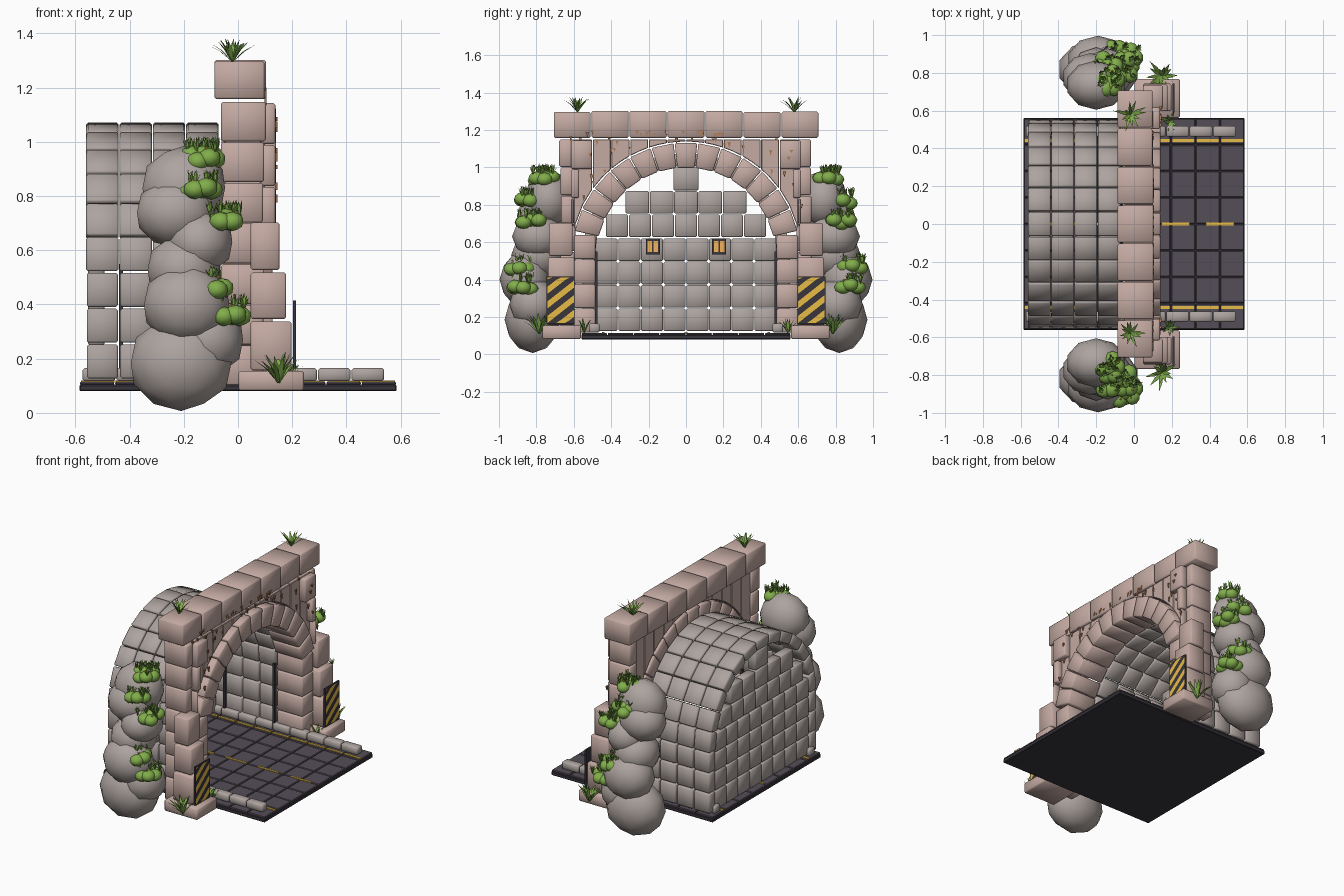
import bpy, bmesh, random
from math import sin, cos, pi, radians, sqrt
from mathutils import Vector, Matrix

if "Cube" in bpy.data.objects:
    bpy.data.objects.remove(bpy.data.objects["Cube"])

random.seed(4)
COL = {"pink": (.55, .40, .36), "grey": (.42, .37, .35), "dark": (.04, .035, .045), "tile": (.09, .075, .095),
       "yellow": (.8, .5, .06), "orange": (.9, .45, .1), "green": (.22, .42, .07), "blade": (.15, .28, .06),
       "rust": (.42, .2, .1)}
MATS = {}
for n, c in COL.items():
    MATS[n] = bpy.data.materials.new(n)
    MATS[n].diffuse_color = (*c, 1)


def finish(bm, name, mat, bevel=0.0, smooth=False):
    bmesh.ops.recalc_face_normals(bm, faces=bm.faces)
    me = bpy.data.meshes.new(name)
    bm.to_mesh(me)
    bm.free()
    ob = bpy.data.objects.new(name, me)
    bpy.context.collection.objects.link(ob)
    me.materials.append(MATS[mat])
    for p in me.polygons:
        p.use_smooth = smooth or bevel > .005
    if bevel:
        m = ob.modifiers.new("bevel", 'BEVEL')
        m.width = bevel
        m.segments = 1
    return ob


def prism(bm, pts, x0, x1):
    """Extrude a (y, z) outline along x."""
    a = [bm.verts.new((x0, y, z)) for y, z in pts]
    b = [bm.verts.new((x1, y, z)) for y, z in pts]
    n = len(pts)
    bm.faces.new(a)
    bm.faces.new(b[::-1])
    for i in range(n):
        bm.faces.new((a[i], b[i], b[(i + 1) % n], a[(i + 1) % n]))


def box(bm, x0, x1, y0, y1, z0, z1, g=0.002):
    prism(bm, [(y0 + g, z0 + g), (y1 - g, z0 + g), (y1 - g, z1 - g), (y0 + g, z1 - g)], x0 + g, x1 - g)


def sbox(bm, s, x0, x1, y0, y1, z0, z1, g=0.002):
    box(bm, x0, x1, min(s * y0, s * y1), max(s * y0, s * y1), z0, z1, g)


CZ = 0.52


def wedge(bm, r0, r1, a0, a1, x0, x1, g=0.003):
    p = lambda r, a: (r * cos(a), CZ + r * sin(a))
    prism(bm, [p(r0, a0 + g / r0), p(r1, a0 + g / r1), p(r1, a1 - g / r1), p(r0, a1 - g / r0)], x0, x1)


def ball(bm, c, r, sub=2):
    bmesh.ops.create_icosphere(bm, subdivisions=sub, radius=1,
                               matrix=Matrix.Translation(c) @ Matrix.Diagonal((*r, 1)))


def tuft(bm, c, n, h, spread):
    """Fan of thin tapered blades."""
    for i in range(n):
        a = 2 * pi * i / n + random.uniform(-.3, .3)
        k = random.uniform(.35, 1)
        d = Vector((cos(a) * spread * k, sin(a) * spread * k, h * (1.25 - .55 * k)))
        side = Vector((-sin(a), cos(a), 0)) * h * .09
        b = Vector(c)
        mid = b + d * .5 + Vector((0, 0, h * .1))
        v = [bm.verts.new(q) for q in (b - side * .6, b + side * .6, mid + side, b + d, mid - side)]
        bm.faces.new(v)


# Road slab, paving and lane paint
bm = bmesh.new()
box(bm, -.585, .585, -.56, .56, .08, .104, 0)
finish(bm, "road_slab", "dark", .004)
bm = bmesh.new()
for i in range(9):
    for j in range(8):
        box(bm, -.585 + .13 * i, -.455 + .13 * i, -.56 + .14 * j, -.42 + .14 * j, .1, .117)
finish(bm, "paving", "tile", .004)
bm = bmesh.new()
for s in (-1, 1):
    for i in range(9):
        sbox(bm, s, -.58 + .13 * i, -.46 + .13 * i, .435, .45, .112, .12, 0)
for i in range(5):
    box(bm, -.56 + .235 * i, -.41 + .235 * i, -.007, .007, .112, .12, 0)
finish(bm, "lane_paint", "yellow")

# Kerbs
bm = bmesh.new()
for s in (-1, 1):
    for i in range(9):
        sbox(bm, s, -.575 + .124 * i, -.451 + .124 * i, .46, .52, .115, .167)
finish(bm, "kerbs", "grey", .007)

# Tunnel lining: four bays of wall blocks plus vault
bm = bmesh.new()
for c in range(4):
    x0 = -.56 + .123 * c
    x1 = x0 + .119
    for s in (-1, 1):
        for z in (.125, .257, .389):
            sbox(bm, s, x0, x1, .488, .557, z, z + .13)
    for i in range(13):
        wedge(bm, .488, .555, pi * i / 13, pi * (i + 1) / 13, x0, x1)
finish(bm, "tunnel_lining", "grey", .007)

# Stepped end wall
bm = bmesh.new()
for k, (w, n) in enumerate([(.485, 8)] * 4 + [(.485, 8), (.43, 7), (.325, 5), (.07, 1)]):
    z = .0 + .125 * (k + .98) if k < 5 else .125 * (k + 1)
    z -= .125 if k > 4 else 0
    if k == 4:
        continue
    for i in range(n):
        y = -w + 2 * w * i / n
        box(bm, -.555, -.49, y, y + 2 * w / n, z, z + .125)
finish(bm, "end_wall", "grey", .007)

# Wall conduits and lamps
bm, lb = bmesh.new(), bmesh.new()
for s in (-1, 1):
    for x in (-.44, -.08):
        sbox(bm, s, x, x + .015, .472, .49, .15, .55, 0)
    sbox(bm, s, -.495, -.465, .14, .215, .535, .62, 0)
    for y in (.15, .182):
        sbox(lb, s, -.47, -.458, y, y + .024, .548, .607, 0)
finish(bm, "conduits_and_lamp_housings", "dark")
finish(lb, "lamp_glass", "orange")

# Portal arch ring and jambs
bm = bmesh.new()
a0 = radians(13)
st = (pi - 2 * a0) / 13
for i in range(13):
    wedge(bm, .48, .612, a0 + st * i, a0 + st * (i + 1), -.06, .14)
for s in (-1, 1):
    for i in range(4):
        sbox(bm, s, -.06, .13, .483, .6, .115 + .131 * i, .246 + .131 * i)
finish(bm, "arch_ring", "pink", .007)

# Spandrel stones cut to the arch
bm = bmesh.new()
arc = lambda y: CZ + sqrt(max(.618 ** 2 - y * y, .012))
for s in (-1, 1):
    for i in range(6):
        y0, y1 = .1 * i + .002, .1 * i + .098
        pts = [(y0, arc(y0)), ((y0 + y1) / 2, arc((y0 + y1) / 2)), (y1, arc(y1)), (y1, 1.148), (y0, 1.148)]
        prism(bm, [(s * y, z) for y, z in pts], -.05, .1)
finish(bm, "spandrel", "pink", .003)

# Side pillars, buttresses, plinths and coping
bm = bmesh.new()
for s in (-1, 1):
    for i in range(7):
        j = random.uniform(-.006, .006)
        sbox(bm, s, -.065, .1 + j, .59, .675 + j, .1 + .15 * i, .25 + .15 * i)
    for i in range(3):
        sbox(bm, s, .08, .14, .5 if i > 1 else .6 - .03 * i, .618, .68 + .155 * i, .835 + .155 * i)
    sbox(bm, s, .045, .2, .595, .745, .155, .34)
    sbox(bm, s, .045, .18, .595, .74, .345, .52)
    sbox(bm, s, .045, .155, .605, .735, .525, .705)
    sbox(bm, s, 0, .245, .56, .77, .08, .157)
for i in range(7):
    j = random.uniform(-.004, .004)
    box(bm, -.09, .103 + j, -.71 + .203 * i, -.507 + .203 * i, 1.155, 1.302 + j, .003)
finish(bm, "portal_masonry", "pink", .008)

# Hazard boards with slanted stripes
bm, yb = bmesh.new(), bmesh.new()
for s in (-1, 1):
    ya = .595 if s > 0 else -.745
    box(bm, .203, .214, ya, ya + .15, .163, .415, 0)
    for k in range(5):
        c = .09 + .078 * k
        cl = lambda z: min(max(z, .168), .41)
        zs = [cl(c + .11 * t / 6) for t in range(7)]
        ze = [cl(c + .038 + .11 * t / 6) for t in range(7)]
        for t in range(6):
            q = [(zs[t], t), (zs[t + 1], t + 1), (ze[t + 1], t + 1), (ze[t], t)]
            if ze[t] - zs[t] + ze[t + 1] - zs[t + 1] > .004:
                yb.faces.new([yb.verts.new((.2155, ya + .005 + .14 * u / 6, z)) for z, u in q])
finish(bm, "hazard_boards", "dark")
finish(yb, "hazard_stripes", "yellow")

# Rust chips on the portal face
bm = bmesh.new()
for i in range(46):
    y = random.uniform(-.62, .62)
    z = random.uniform(max(arc(y) + .02, .75), 1.2)
    x = .142 if abs(y) > .5 and z < 1.14 else .103
    w, h = random.uniform(.006, .011), random.uniform(.014, .034)
    prism(bm, [(y - w, z), (y + w, z), (y, z - h)], x - .006, x + .003)
finish(bm, "rust_chips", "rust")

# Boulders, bushes and grass on both flanks
rocks = [(-.21, .82, .185, .195, .15, .178), (-.11, .81, .27, .135, .135, .135), (-.19, .86, .4, .165, .137, .15),
         (-.2, .79, .53, .14, .145, .13), (-.14, .79, .63, .125, .14, .12), (-.2, .735, .83, .16, .13, .155),
         (-.23, .775, .74, .15, .13, .13)]
bushes = [(-.13, .76, .94), (-.14, .835, .82), (-.045, .83, .705), (-.1, .89, .465), (-.035, .875, .36)]
rb, gb, tb, fb = (bmesh.new() for _ in range(4))
for s in (-1, 1):
    for x, y, z, a, b, c in rocks:
        ball(rb, (x, s * y, z), (a, b, c))
    for x, y, z in bushes:
        for k in range(6):
            a = k * pi / 3 + z * 9
            o = .042 if k else 0
            ball(gb, (x + o * cos(a), s * y + o * 1.1 * sin(a), z + random.uniform(-.015, .015)),
                 (.043, .045, .036))
        for k in range(12):
            tuft(tb, (x + random.uniform(-.06, .06), s * y + random.uniform(-.06, .06), z + .02), 7, .06, .025)
        for k in range(3):
            ball(fb, (x + random.uniform(-.04, .05), s * y + random.uniform(-.05, .05), z + .036), (.006,) * 3, 1)
    tuft(tb, (-.02, s * .58, 1.295), 14, .085, .1)
    tuft(tb, (.15, s * .785, .11), 16, .11, .11)
    tuft(tb, (.19, s * .545, .115), 10, .075, .07)
finish(rb, "boulders", "grey", smooth=True)
finish(gb, "bushes", "green", smooth=True)
finish(tb, "grass", "green")
finish(fb, "flowers", "yellow")

for m in bpy.data.materials:
    if m.users and not m.is_grease_pencil:
        m.use_nodes = True
        m.node_tree.nodes["Principled BSDF"].inputs["Base Color"].default_value = m.diffuse_color
